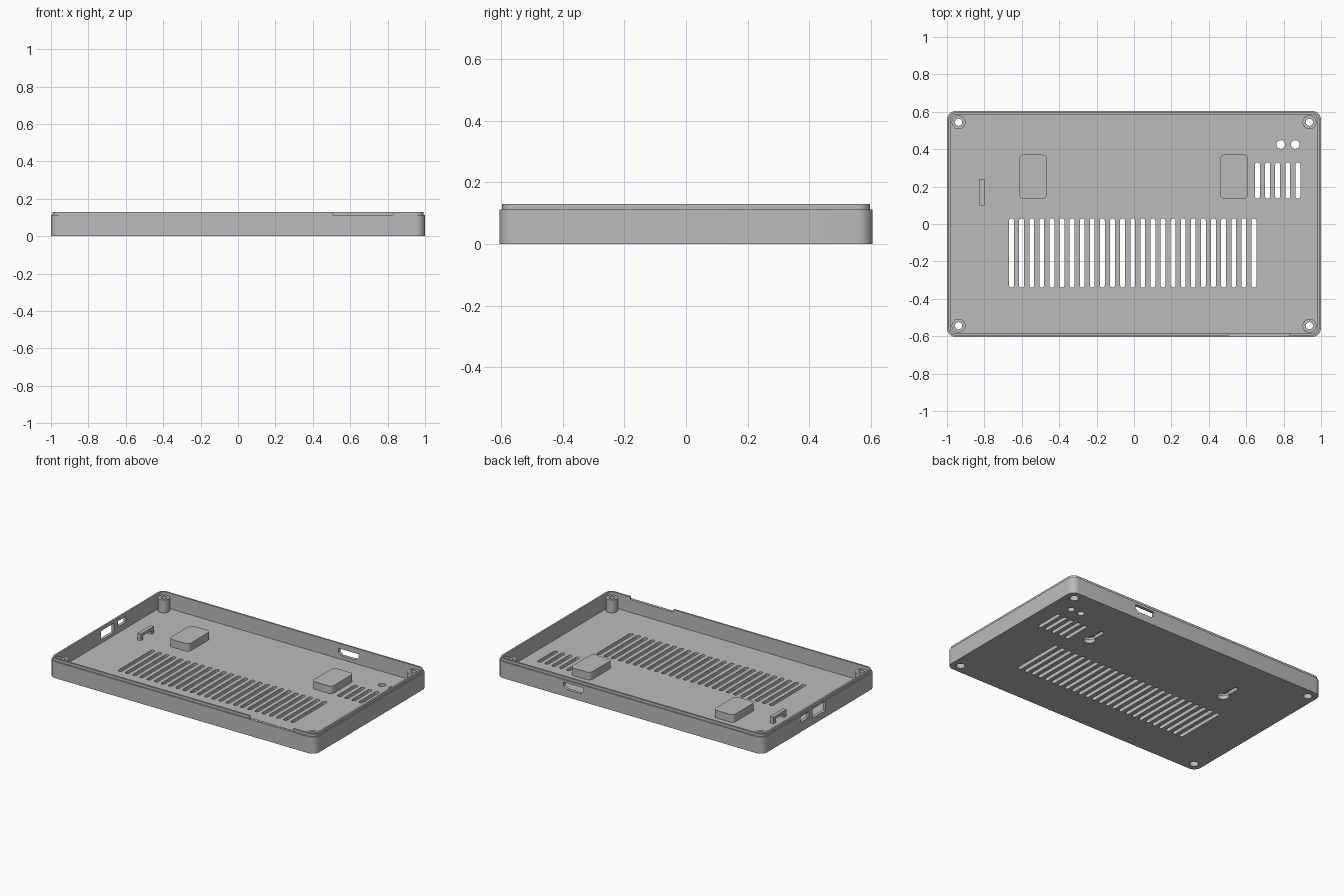
import bpy, bmesh
from math import pi, cos, sin, asin

cube = bpy.data.objects.get("Cube")
if cube:
    bpy.data.objects.remove(cube, do_unlink=True)

grey = bpy.data.materials.new("case_grey")
grey.use_nodes = True
colour = (0.5, 0.5, 0.5, 1)
grey.diffuse_color = colour
grey.node_tree.nodes["Principled BSDF"].inputs["Base Color"].default_value = colour

FLOOR, LEDGE, TOP = 0.025, 0.112, 0.13


def rounded(cx, cy, hx, hy, r, z, steps=8):
    """Ring of points: rounded rectangle, slot or circle depending on r."""
    pts = []
    for q, (sx, sy) in enumerate([(1, 1), (-1, 1), (-1, -1), (1, -1)]):
        for i in range(steps + 1):
            a = (q + i / steps) * pi / 2
            p = (cx + sx * (hx - r) + r * cos(a), cy + sy * (hy - r) + r * sin(a), z)
            # Skip points that coincide on full circles and slot ends
            if not pts or abs(p[0] - pts[-1][0]) + abs(p[1] - pts[-1][1]) > 1e-5:
                pts.append(p)
    if abs(pts[0][0] - pts[-1][0]) + abs(pts[0][1] - pts[-1][1]) < 1e-5:
        pts.pop()
    return pts


def circle(cx, cy, r, z):
    return rounded(cx, cy, r, r, r, z)


def loft(bm, rings, closed=False):
    """Skin through the rings, capping the ends or joining last to first."""
    loops = [[bm.verts.new(p) for p in ring] for ring in rings]
    n = len(loops[0])
    pairs = list(zip(loops, loops[1:]))
    if closed:
        pairs.append((loops[-1], loops[0]))
    else:
        bm.faces.new(loops[0])
        bm.faces.new(loops[-1])
    for a, b in pairs:
        for i in range(n):
            j = (i + 1) % n
            bm.faces.new((a[i], a[j], b[j], b[i]))


def finish(name, bm):
    bmesh.ops.recalc_face_normals(bm, faces=bm.faces)
    mesh = bpy.data.meshes.new(name)
    bm.to_mesh(mesh)
    bm.free()
    mesh.materials.append(grey)
    ob = bpy.data.objects.new(name, mesh)
    bpy.context.collection.objects.link(ob)
    return ob


def part(name, rings, closed=False):
    bm = bmesh.new()
    loft(bm, rings, closed)
    return finish(name, bm)


def box(bm, x0, x1, y0, y1, z0, z1):
    loft(bm, [[(x0, y0, z), (x1, y0, z), (x1, y1, z), (x0, y1, z)] for z in (z0, z1)])


def smooth(ob):
    bpy.ops.object.select_all(action="DESELECT")
    ob.select_set(True)
    bpy.context.view_layer.objects.active = ob
    bpy.ops.object.shade_smooth_by_angle(angle=pi / 6)


# Tray with stepped rim
def tray_ring(inset, z):
    return rounded(0, 0, 1 - inset, 0.605 - inset, 0.05 - inset, z)


tray = part("tray", [tray_ring(0, 0), tray_ring(0, LEDGE), tray_ring(0.008, LEDGE),
                     tray_ring(0.008, TOP), tray_ring(0.02, TOP), tray_ring(0.02, FLOOR)])

# Cutters: all openings gathered in one mesh
cut = bmesh.new()
LOW, HIGH = -0.02, 0.04


def cut_slot(x, y0, y1, half):
    loft(cut, [rounded(x, (y0 + y1) / 2, half, (y1 - y0) / 2, half, z) for z in (LOW, HIGH)])


def cut_circle(x, y, r):
    loft(cut, [circle(x, y, r, z) for z in (LOW, HIGH)])


def keyhole(cx, cy, r, half, end, z):
    """Round entry with a narrow slot running towards the back."""
    a = asin(half / r)
    pts = []
    for i in range(25):
        t = pi / 2 + a + (2 * pi - 2 * a) * i / 24
        pts.append((cx + r * cos(t), cy + r * sin(t), z))
    for i in range(9):
        t = pi * i / 8
        pts.append((cx + half * cos(t), end - half + half * sin(t), z))
    return pts


# Long vents, short vents and light holes
for i in range(25):
    cut_slot(-0.655 + 0.054 * i, -0.34, 0.03, 0.013)
for i in range(5):
    cut_slot(0.66 + 0.054 * i, 0.135, 0.33, 0.013)
for x in (0.785, 0.862):
    cut_circle(x, 0.425, 0.023)

# Screw recesses and hanging keyholes
corners = [(sx * 0.938, sy * 0.544) for sx in (-1, 1) for sy in (-1, 1)]
for x, y in corners:
    cut_circle(x, y, 0.028)
pads = (-0.54, 0.535)
for x in pads:
    loft(cut, [keyhole(x, 0.21, 0.037, 0.015, 0.34, z) for z in (LOW, HIGH)])

# Right wall ports, front rim notch, back wall tapered port
box(cut, -1.1, -0.95, -0.07, 0.07, 0.045, 0.108)
box(cut, -1.1, -0.95, 0.11, 0.2, 0.065, 0.105)
box(cut, 0.505, 0.83, -0.7, -0.56, LEDGE + 0.0005, 0.2)
port = [(-0.05, 0.05), (0.05, 0.05), (0.075, 0.068), (0.075, 0.095),
        (-0.075, 0.095), (-0.075, 0.068)]
loft(cut, [[(0.42 + x, y, z) for x, z in port] for y in (0.56, 0.7)])

cutter = finish("opening_cutter", cut)
cutter.hide_render = True
mod = tray.modifiers.new("openings", "BOOLEAN")
mod.operation = "DIFFERENCE"
mod.solver = "EXACT"
mod.object = cutter
bpy.context.view_layer.objects.active = tray
bpy.ops.object.modifier_apply(modifier=mod.name)
bpy.data.objects.remove(cutter, do_unlink=True)
smooth(tray)

# Corner screw posts with stepped bores
for x, y in corners:
    name = ("back" if y > 0 else "front") + ("_left" if x > 0 else "_right") + "_post"
    profile = [(0.037, FLOOR), (0.037, LEDGE), (0.019, LEDGE),
               (0.019, 0.06), (0.028, 0.06), (0.028, FLOOR)]
    smooth(part(name, [circle(x, y, r, z) for r, z in profile], closed=True))

# Hollow covers over the keyholes
for x, side in zip(pads, ("right", "left")):
    def cover(inset, z):
        return rounded(x, 0.253, 0.075 - inset, 0.118 - inset, 0.025 - inset / 2, z)
    smooth(part(side + "_keyhole_cover", [cover(0.015, 0.062), cover(0.015, FLOOR),
                                          cover(0, FLOOR), cover(0, 0.077)]))

# Cable tie bracket: an arch profile extruded across x
arch = [(0.1, FLOOR), (0.1, 0.07), (0.24, 0.07), (0.24, FLOOR),
        (0.215, FLOOR), (0.215, 0.05), (0.125, 0.05), (0.125, FLOOR)]
part("cable_bracket", [[(x, y, z) for y, z in arch] for x in (-0.825, -0.8)])
